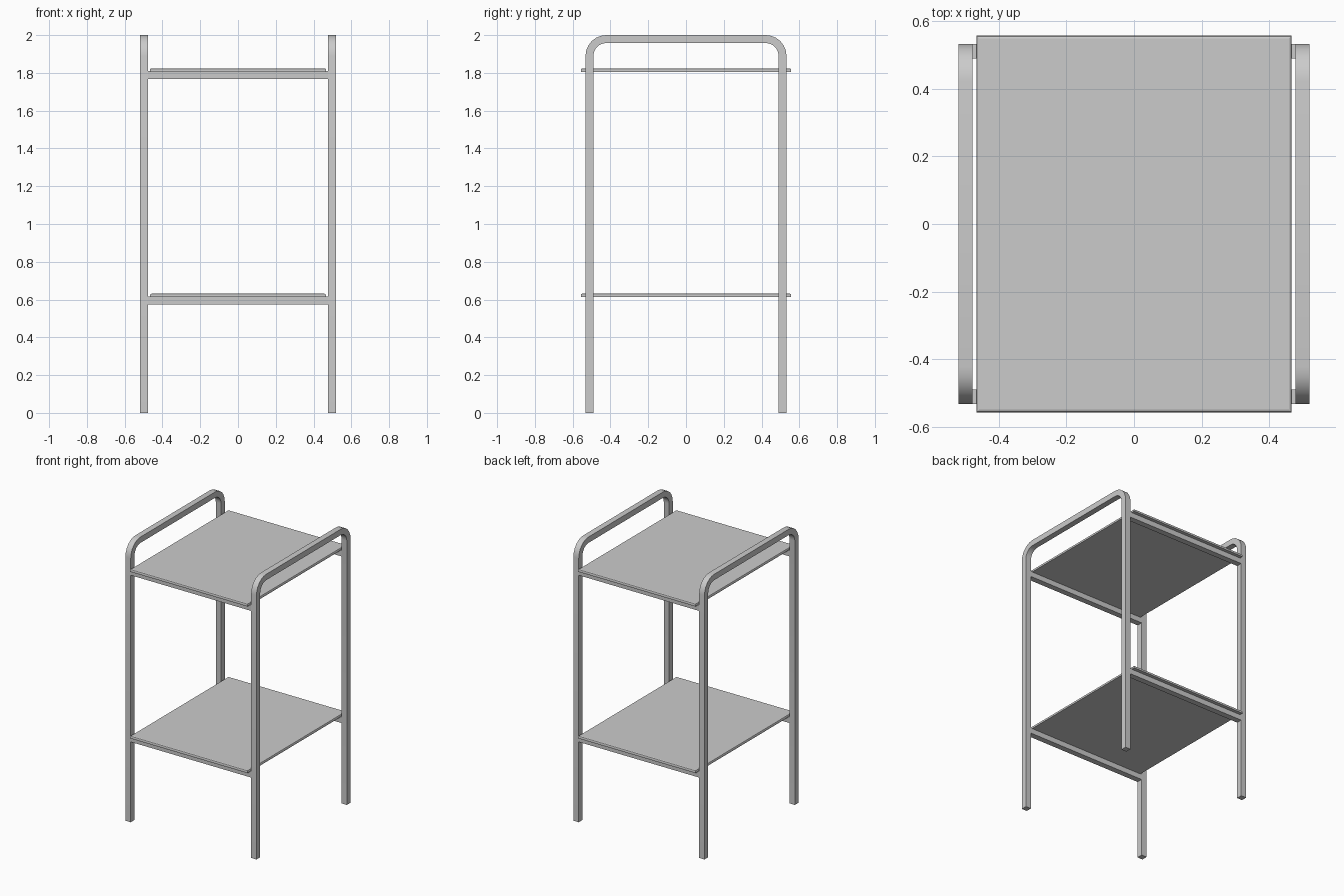
import bpy, bmesh
from math import cos, sin, pi, radians

if "Cube" in bpy.data.objects:
    bpy.data.objects.remove(bpy.data.objects["Cube"])

TUBE = 0.042          # square tube width
X_IN, X_OUT = 0.477, 0.519
Y_OUT, TOP = 0.532, 2.0
BEND = 0.11           # outer bend radius
STEPS = 6


def finish(name, bm):
    bmesh.ops.recalc_face_normals(bm, faces=bm.faces)
    me = bpy.data.meshes.new(name)
    bm.to_mesh(me)
    bm.free()
    ob = bpy.data.objects.new(name, me)
    bpy.context.collection.objects.link(ob)
    return ob


def arch_side(offset):
    """Outline of the hoop in the yz plane, inset from the outside by offset."""
    r, cy, cz = BEND - offset, Y_OUT - BEND, TOP - BEND
    half = [(cy + r * cos(a), cz + r * sin(a))
            for a in (pi / 2 * i / STEPS for i in range(STEPS + 1))]
    half.insert(0, (Y_OUT - offset, 0))
    return half + [(-y, z) for y, z in reversed(half)]


def side_frame(name, side):
    bm = bmesh.new()
    rings = []
    for (yo, zo), (yi, zi) in zip(arch_side(0), arch_side(TUBE)):
        rings.append([bm.verts.new(p) for p in (
            (side * X_IN, yo, zo), (side * X_OUT, yo, zo),
            (side * X_OUT, yi, zi), (side * X_IN, yi, zi))])
    for a, b in zip(rings, rings[1:]):
        for i in range(4):
            j = (i + 1) % 4
            bm.faces.new((a[i], a[j], b[j], b[i]))
    bm.faces.new(rings[0])
    bm.faces.new(rings[-1])
    ob = finish(name, bm)
    bpy.ops.object.select_all(action='DESELECT')
    ob.select_set(True)
    bpy.context.view_layer.objects.active = ob
    bpy.ops.object.shade_smooth_by_angle(angle=radians(30))


def box(name, lo, hi, top_bevel=0):
    bm = bmesh.new()
    bmesh.ops.create_cube(bm, size=1)
    for v in bm.verts:
        v.co = [(l + h) / 2 + c * (h - l) for c, l, h in zip(v.co, lo, hi)]
    if top_bevel:
        edges = [e for e in bm.edges if all(v.co.z > hi[2] - 1e-4 for v in e.verts)]
        bmesh.ops.bevel(bm, geom=edges, offset=top_bevel, segments=2,
                        profile=0.5, affect='EDGES')
    finish(name, bm)


# Bent tube hoops, each forming a front leg, handle and back leg
side_frame("left_side_frame", -1)
side_frame("right_side_frame", 1)

# Shelves with the cross rails that carry them
for level, top in (("lower", 0.631), ("upper", 1.824)):
    base = top - 0.018
    box(f"{level}_shelf", (-0.466, -0.557, base), (0.466, 0.557, top), 0.008)
    for place, y in (("front", -Y_OUT), ("back", Y_OUT - TUBE)):
        box(f"{level}_{place}_rail", (-X_IN, y, top - 0.056),
            (X_IN, y + TUBE, top - 0.014))
